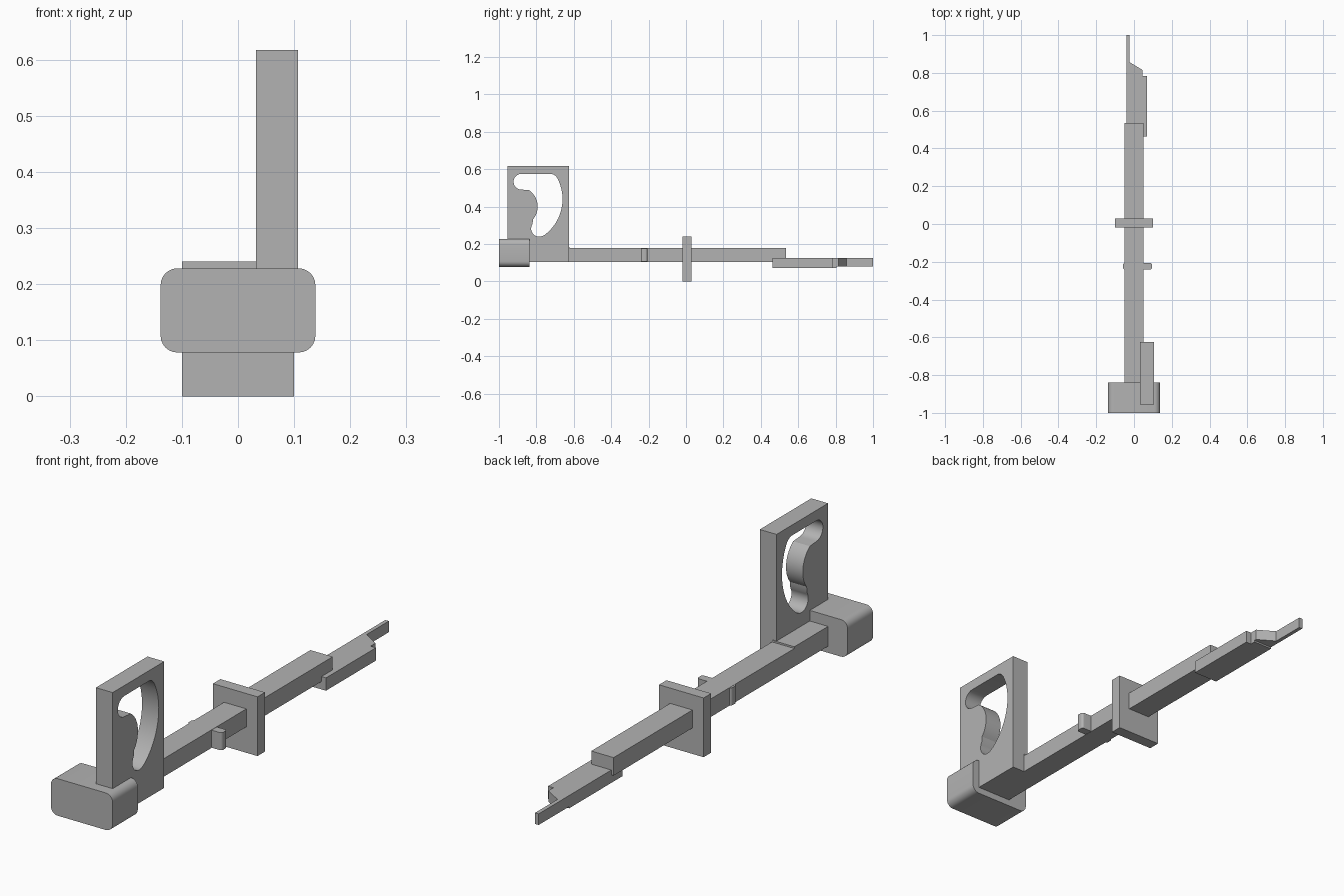
import bpy
import bmesh
from math import cos, sin, radians
from mathutils import Vector

if "Cube" in bpy.data.objects:
    bpy.data.objects.remove(bpy.data.objects["Cube"], do_unlink=True)

GREY = (0.45, 0.45, 0.45, 1)
metal = bpy.data.materials.new("plain_grey")
metal.use_nodes = True
metal.diffuse_color = GREY
metal.node_tree.nodes["Principled BSDF"].inputs["Base Color"].default_value = GREY


def extrude(name, profile, axis, low, high):
    """Extrude a 2D profile along one axis (0 = x, 1 = y, 2 = z)."""
    def place(p, depth):
        co = list(p)
        co.insert(axis, depth)
        return co
    bm = bmesh.new()
    face = bm.faces.new([bm.verts.new(place(p, low)) for p in profile])
    new = bmesh.ops.extrude_face_region(bm, geom=[face])["geom"]
    shift = Vector((0, 0, 0))
    shift[axis] = high - low
    bmesh.ops.translate(bm, vec=shift, verts=[g for g in new if isinstance(g, bmesh.types.BMVert)])
    bmesh.ops.recalc_face_normals(bm, faces=bm.faces)
    mesh = bpy.data.meshes.new(name)
    bm.to_mesh(mesh)
    bm.free()
    mesh.materials.append(metal)
    obj = bpy.data.objects.new(name, mesh)
    bpy.context.collection.objects.link(obj)
    return obj


def rect(a0, a1, b0, b1):
    return [(a0, b0), (a1, b0), (a1, b1), (a0, b1)]


def arc(a, b, r, start, end, steps=12):
    angles = [radians(start + (end - start) * i / steps) for i in range(steps + 1)]
    return [(a + r * cos(t), b + r * sin(t)) for t in angles]


def rounded_rect(a0, a1, b0, b1, r):
    return (arc(a1 - r, b1 - r, r, 0, 90, 6) + arc(a0 + r, b1 - r, r, 90, 180, 6)
            + arc(a0 + r, b0 + r, r, 180, 270, 6) + arc(a1 - r, b0 + r, r, 270, 360, 6))


def smooth(obj):
    bpy.ops.object.select_all(action="DESELECT")
    obj.select_set(True)
    bpy.context.view_layer.objects.active = obj
    bpy.ops.object.shade_smooth_by_angle(angle=radians(30))


# Long bar, with a slightly raised front section beside the plate
extrude("bar", rect(-0.05, 0.05, 0.105, 0.178), 1, -0.63, 0.535)
extrude("bar_front", rect(-0.05, 0.05, 0.105, 0.185), 1, -0.85, -0.622)

# Rounded front block and square collar
smooth(extrude("front_block", rounded_rect(-0.138, 0.138, 0.078, 0.228, 0.03), 1, -1, -0.838))
extrude("collar", rect(-0.1, 0.1, 0, 0.24), 1, -0.018, 0.03)

# Cross tab with rounded ends
smooth(extrude("cross_tab", rounded_rect(-0.058, 0.096, -0.241, -0.207, 0.01), 2, 0.106, 0.177))

# Upright plate with a curved slot cut through it
plate = extrude("upright_plate", rect(-0.955, -0.625, 0.105, 0.617), 0, 0.032, 0.107)
slot = (arc(-0.88, 0.533, 0.042, 270, 90)
        + arc(-0.725, 0.535, 0.04, 90, 28, 6)
        + arc(-0.90, 0.44, 0.24, 27, -52)
        + arc(-0.785, 0.282, 0.043, -54, -215)
        + arc(-0.90, 0.40, 0.107, -40, 55))
cutter = extrude("slot_cutter", slot, 0, 0, 0.15)
cutter.hide_render = True
cut = plate.modifiers.new("slot", "BOOLEAN")
cut.operation = "DIFFERENCE"
cut.solver = "EXACT"
cut.object = cutter
bpy.context.view_layer.objects.active = plate
bpy.ops.object.modifier_apply(modifier=cut.name)
bpy.data.objects.remove(cutter, do_unlink=True)
smooth(plate)

# Rear blade: stepped body, then a slanted shoulder and thin tip
body = [(-0.04, 0.463), (0.07, 0.463), (0.07, 0.783), (0.046, 0.783), (0.046, 0.805), (-0.04, 0.805)]
extrude("blade_body", body, 2, 0.073, 0.125)
tip = [(-0.04, 0.805), (0.046, 0.805), (0.046, 0.815), (-0.024, 0.857), (-0.024, 1), (-0.04, 1)]
extrude("blade_tip", tip, 2, 0.08, 0.125)
